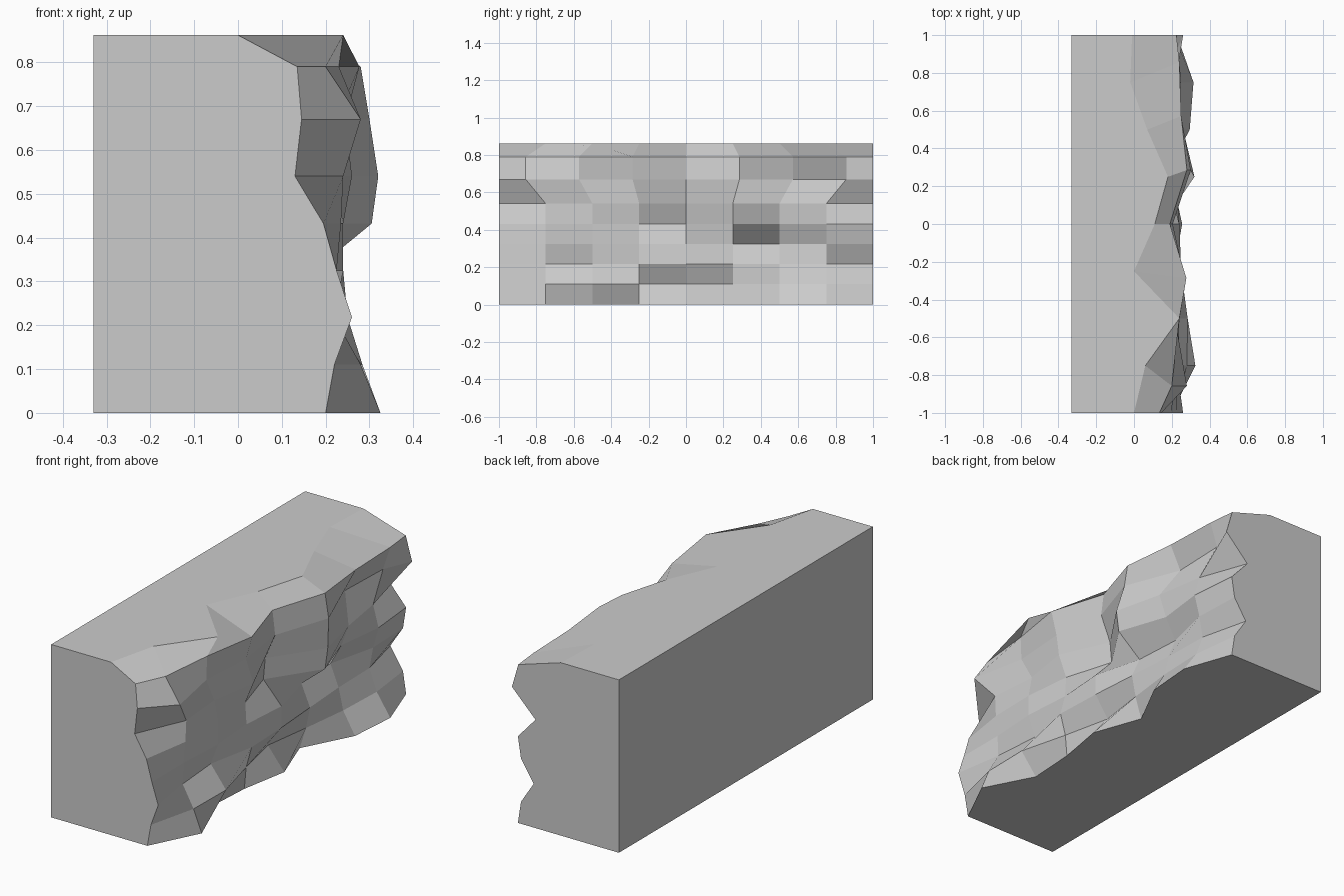
import bpy, bmesh

if "Cube" in bpy.data.objects:
    bpy.data.objects.remove(bpy.data.objects["Cube"])

# Depth (x) of the rocky face: one row per height, nine columns along y
HEIGHTS = [0, .11, .218, .325, .432, .54, .67, .79, .862]
DEPTH = [
    [.20, .325, .195, .21, .255, .165, .295, .315, .227],
    [.22, .28, .284, .22, .165, .20, .23, .24, .21],
    [.26, .22, .20, .25, .24, .222, .205, .20, .14],
    [.225, .225, .24, .222, .24, .175, .16, .22, .21],
    [.195, .235, .24, .215, .14, .305, .22, .25, .227],
    [.13, .24, .22, .26, .15, .32, .26, .22, .13],
    [.145, .28, .225, .245, .205, .30, .19, .20, .26],
    [.135, .20, .23, .277, .19, .28, .25, .24, .225],
    [0, .06, .24, 0, .11, .18, .07, -.02, -.01],
]
BACK = -.33
TOP = HEIGHTS[-1]


def column_y(row, col):
    # The two rows under the rim are spread a little wider
    step = 2 / 7 if row in (6, 7) else .25
    return max(-1, min(1, (col - 4) * step))


bm = bmesh.new()
grid = [[bm.verts.new((x, column_y(r, c), HEIGHTS[r])) for c, x in enumerate(row)]
        for r, row in enumerate(DEPTH)]

# Rocky face
for r in range(8):
    for c in range(8):
        bm.faces.new((grid[r][c], grid[r][c + 1], grid[r + 1][c + 1], grid[r + 1][c]))

# Flat back, ends, top and bottom
b0, b1, t1, t0 = [bm.verts.new((BACK, y, z))
                  for y, z in ((-1, 0), (1, 0), (1, TOP), (-1, TOP))]
bm.faces.new((b0, t0, t1, b1))
bm.faces.new([b0] + [row[0] for row in grid] + [t0])
bm.faces.new([b1] + [row[-1] for row in grid] + [t1])
bm.faces.new([b0] + grid[0] + [b1])
bm.faces.new([t0] + grid[-1] + [t1])
bmesh.ops.recalc_face_normals(bm, faces=bm.faces[:])

mesh = bpy.data.meshes.new("cliff_block")
bm.to_mesh(mesh)
bm.free()
bpy.context.collection.objects.link(bpy.data.objects.new("cliff_block", mesh))
